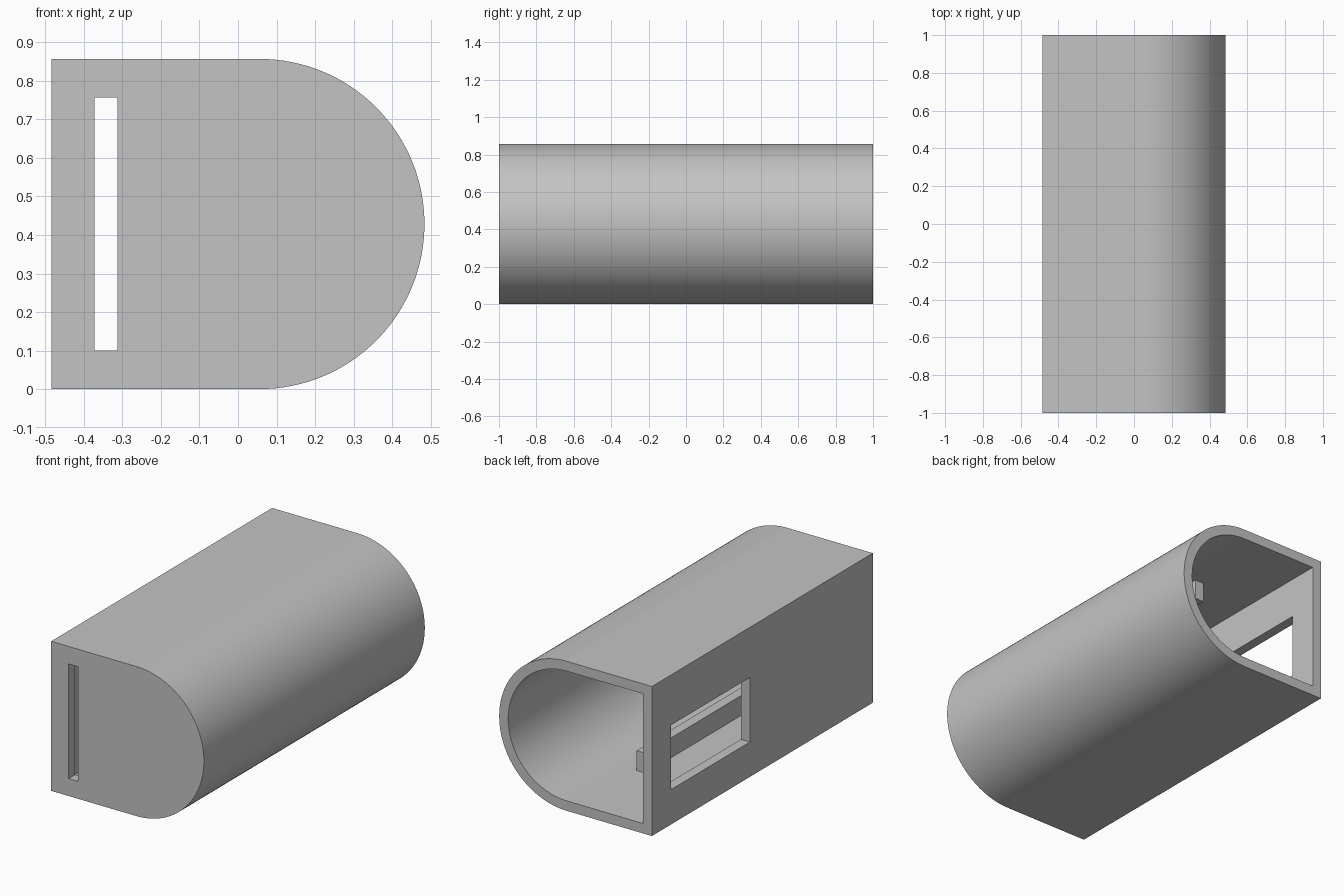
import bpy, bmesh, math

cube = bpy.data.objects.get("Cube")
if cube:
    bpy.data.objects.remove(cube, do_unlink=True)

HALF_X, HALF_Y, HEIGHT = 0.484, 1.0, 0.857
WALL = 0.057
RADIUS = HEIGHT / 2
ARC_X = HALF_X - RADIUS
SEGMENTS = 64

grey = bpy.data.materials.new("plain grey")
grey.use_nodes = True
colour = (0.55, 0.55, 0.55, 1)
grey.diffuse_color = colour
grey.node_tree.nodes["Principled BSDF"].inputs["Base Color"].default_value = colour


def link(name, bm):
    bmesh.ops.recalc_face_normals(bm, faces=bm.faces)
    mesh = bpy.data.meshes.new(name)
    bm.to_mesh(mesh)
    bm.free()
    mesh.materials.append(grey)
    obj = bpy.data.objects.new(name, mesh)
    bpy.context.collection.objects.link(obj)
    return obj


def d_prism(name, inset, y0, y1):
    """D-shaped profile, inset from the outer wall, extruded along y."""
    r = RADIUS - inset
    angles = [math.pi * (i / SEGMENTS - 0.5) for i in range(SEGMENTS + 1)]
    points = [(ARC_X + r * math.cos(a), RADIUS + r * math.sin(a)) for a in angles]
    points += [(inset - HALF_X, RADIUS + r), (inset - HALF_X, RADIUS - r)]
    bm = bmesh.new()
    face = bm.faces.new([bm.verts.new((x, y0, z)) for x, z in points])
    extruded = bmesh.ops.extrude_face_region(bm, geom=[face])["geom"]
    moved = [v for v in extruded if isinstance(v, bmesh.types.BMVert)]
    bmesh.ops.translate(bm, verts=moved, vec=(0, y1 - y0, 0))
    return link(name, bm)


def box(name, xs, ys, zs):
    bm = bmesh.new()
    bmesh.ops.create_cube(bm, size=1)
    for v in bm.verts:
        v.co = [lo + (c + 0.5) * (hi - lo) for c, (lo, hi) in zip(v.co, (xs, ys, zs))]
    return link(name, bm)


def cut(obj, cutter):
    cutter.hide_render = True
    mod = obj.modifiers.new("cut", 'BOOLEAN')
    mod.operation = 'DIFFERENCE'
    mod.solver = 'EXACT'
    mod.object = cutter
    bpy.context.view_layer.objects.active = obj
    bpy.ops.object.modifier_apply(modifier=mod.name)
    bpy.data.objects.remove(cutter, do_unlink=True)


# Housing: hollow, closed at the front and open at the back
housing = d_prism("housing", 0, -HALF_Y, HALF_Y)
cut(housing, d_prism("cavity_cutter", WALL, WALL - HALF_Y, HALF_Y + 0.1))

# Rectangular window in the flat side, and tall slot in the front wall
cut(housing, box("window_cutter", (-0.6, -0.4), (0.114, 0.829), (0.2, 0.569)))
cut(housing, box("slot_cutter", (-0.373, -0.313), (-1.1, -0.9), (0.1, 0.757)))

bpy.ops.object.select_all(action='DESELECT')
housing.select_set(True)
bpy.context.view_layer.objects.active = housing
bpy.ops.object.shade_smooth_by_angle(angle=math.radians(30))

# Inner guide rails on the floor and ceiling
RAIL_X = (-0.084, -0.027)
RAIL_Y = (WALL - HALF_Y, 0.486)
RAIL_TOP = 0.171
box("floor_rail", RAIL_X, RAIL_Y, (WALL, RAIL_TOP))
box("ceiling_rail", RAIL_X, RAIL_Y, (HEIGHT - RAIL_TOP, HEIGHT - WALL))
